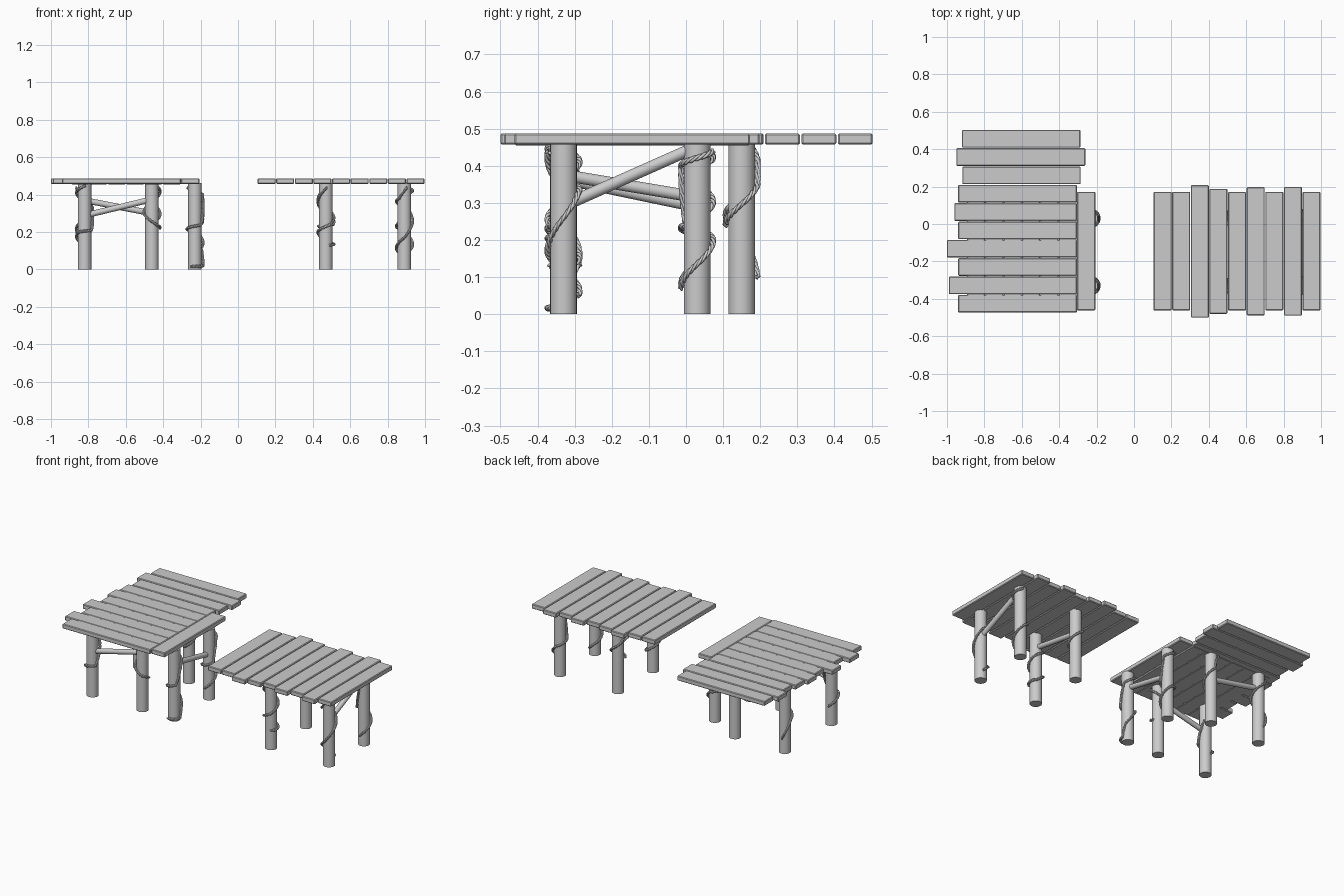
import bpy, math
from mathutils import Vector

if "Cube" in bpy.data.objects:
    bpy.data.objects.remove(bpy.data.objects["Cube"])

Z0, Z1 = 0.457, 0.487      # deck underside and top
LEG_R = 0.036


def plank(name, x0, x1, y0, y1, drop=0.0):
    """Deck board with softened edges."""
    bpy.ops.mesh.primitive_cube_add(size=1, location=((x0 + x1) / 2, (y0 + y1) / 2, (Z0 + Z1) / 2 - drop))
    o = bpy.context.object
    o.name = name
    o.scale = (x1 - x0, y1 - y0, Z1 - Z0)
    bpy.ops.object.transform_apply(location=False, rotation=False, scale=True)
    m = o.modifiers.new("soft_edges", 'BEVEL')
    m.width, m.segments = 0.004, 1


def pole(name, a, b, r):
    """Round pole from a to b."""
    a, b = Vector(a), Vector(b)
    d = b - a
    bpy.ops.mesh.primitive_cylinder_add(vertices=24, radius=r, depth=d.length, location=(a + b) / 2)
    o = bpy.context.object
    o.name = name
    o.rotation_euler = d.to_track_quat('Z', 'Y').to_euler()
    bpy.ops.object.shade_smooth_by_angle()


def rope(name, cx, cy, keys):
    """Three-strand rope wound round a leg; keys are (height, angle in degrees)."""
    cu = bpy.data.curves.new(name, 'CURVE')
    cu.dimensions = '3D'
    cu.bevel_depth, cu.bevel_resolution = 0.0042, 1
    cu.use_fill_caps = True
    path = []
    for (za, aa), (zb, ab) in zip(keys, keys[1:]):
        n = max(10, int(abs(ab - aa) / 5 + abs(zb - za) * 150))
        for i in range(n):
            t = i / n
            path.append((za + (zb - za) * t, math.radians(aa + (ab - aa) * t)))
    for s in range(3):
        sp = cu.splines.new('POLY')
        sp.points.add(len(path) - 1)
        for i, (z, a) in enumerate(path):
            w = i * 0.42 + s * math.tau / 3
            r = LEG_R + 0.007 + 0.0045 * math.cos(w)
            sp.points[i].co = (cx + r * math.cos(a), cy + r * math.sin(a), z + 0.0045 * math.sin(w), 1)
    bpy.context.collection.objects.link(bpy.data.objects.new(name, cu))


# right deck: boards along y
ends = [(-.462, .172), (-.462, .172), (-.50, .208), (-.48, .188), (-.462, .172),
        (-.488, .197), (-.462, .172), (-.49, .198), (-.462, .172)]
for i, (a, b) in enumerate(ends):
    x = 0.105 + i * 0.0995
    plank(f"right_deck_board_{i}", x, x + 0.096, a, b)

# left deck: boards along x, from back to front
ends = [(-.92, -.287), (-.95, -.26), (-.918, -.285), (-.94, -.305), (-.96, -.305),
        (-.94, -.305), (-1.0, -.305), (-.94, -.305), (-.99, -.305), (-.94, -.305)]
for i, (a, b) in enumerate(ends):
    y = 0.503 - i * 0.098
    plank(f"left_deck_board_{i}", a, b, y - 0.094, y)

# cross boards beneath the left deck, the outermost one showing at its side
plank("side_board", -.304, -.207, -.462, .172)
for i in range(6):
    x = -.402 - i * 0.098
    plank(f"under_board_{i}", x, x + 0.095, -.462, .172, 0.002)

# legs with their wound ropes
legs = [
    (.89, -.33, [(.05, -290), (.17, -90), (.33, 70), (.38, 230), (.44, 290)]),
    (.89, .03, [(.07, -90), (.2, 90), (.25, 230), (.40, 270), (.44, 440)]),
    (.47, -.33, [(.13, -60), (.14, 60), (.20, 180), (.24, 300), (.30, 400), (.36, 540), (.44, 640)]),
    (.47, .03, [(.23, 200), (.24, 330), (.33, 500), (.44, 620)]),
    (-.82, -.33, [(.13, 100), (.20, 220), (.21, 330), (.34, 400), (.42, 560), (.45, 640)]),
    (-.46, -.33, [(.22, 10), (.24, -60), (.30, -170), (.38, -300), (.44, -400)]),
    (-.82, .15, [(.10, 100), (.22, 180), (.30, 330), (.44, 540)]),
    (-.46, .15, [(.24, -100), (.27, -40), (.35, 80), (.41, 95), (.45, 140)]),
    (-.23, -.33, [(.015, -120), (.02, 0), (.10, 30), (.21, 140), (.24, 320), (.38, 380), (.44, 520)]),
    (-.23, .03, [(.08, -90), (.2, 80), (.23, 270), (.25, 340), (.40, 380), (.44, 500)]),
]
for i, (x, y, keys) in enumerate(legs):
    pole(f"leg_{i}", (x, y, 0), (x, y, Z0 + 0.004), LEG_R)
    rope(f"leg_rope_{i}", x, y, keys)

# slanted braces between legs
braces = [
    ((.89, -.33, .292), (.89, .03, .452)),
    ((.47, -.33, .375), (.47, .03, .315)),
    ((-.23, -.33, .365), (-.23, .03, .290)),
    ((-.82, -.33, .288), (-.46, -.33, .375)),
    ((-.82, .15, .370), (-.46, .15, .300)),
]
for i, (a, b) in enumerate(braces):
    pole(f"brace_{i}", a, b, 0.016)
